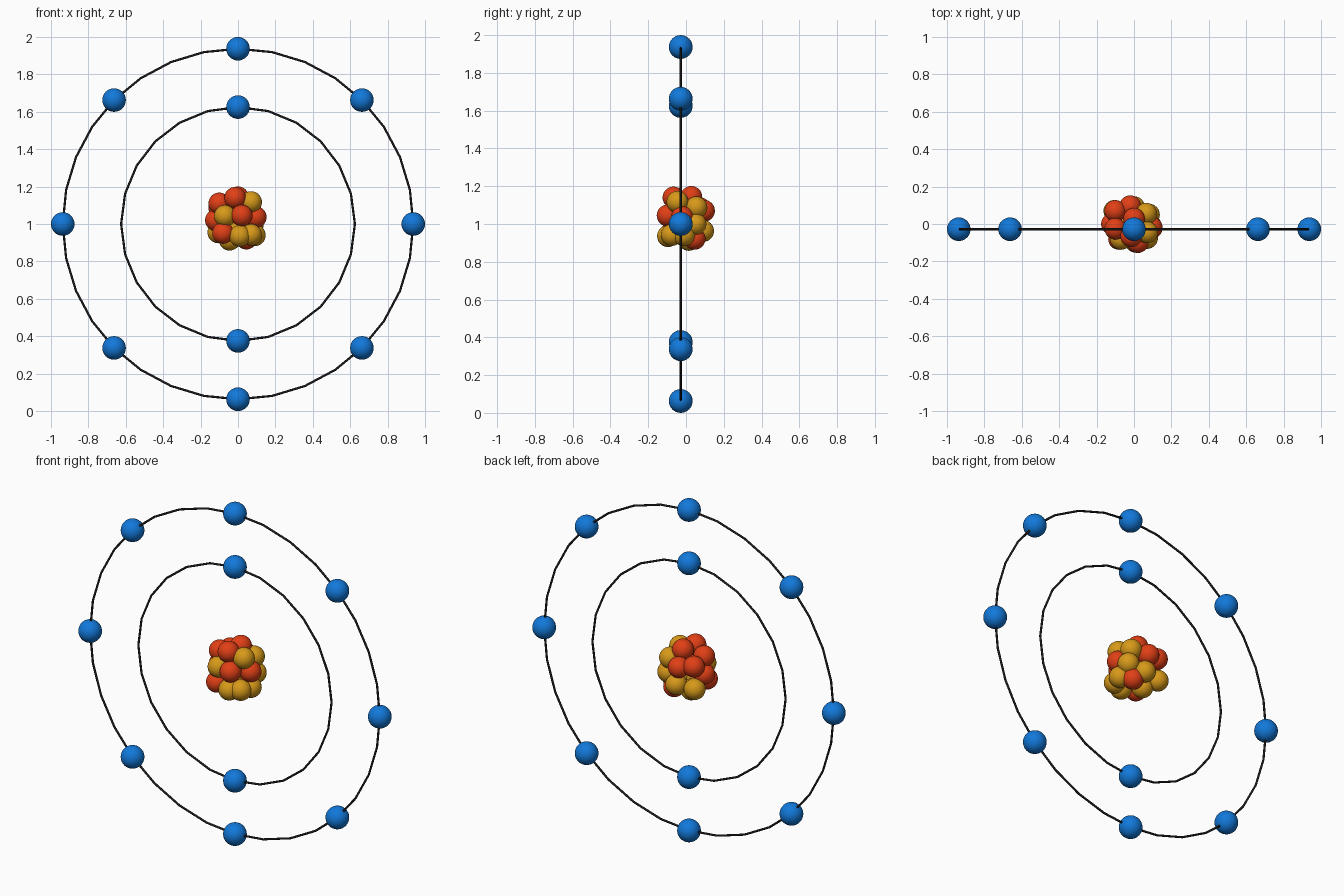
import bpy
from math import sin, cos, pi

if "Cube" in bpy.data.objects:
    bpy.data.objects.remove(bpy.data.objects["Cube"])

CZ = 1.0        # height of the atom's centre
RY = -0.028     # plane of the shells


def material(name, rgb):
    m = bpy.data.materials.new(name)
    m.diffuse_color = (*rgb, 1)
    m.use_nodes = True
    m.node_tree.nodes["Principled BSDF"].inputs["Base Color"].default_value = m.diffuse_color
    return m


RED = material("proton_red", (0.75, 0.05, 0.008))
GOLD = material("neutron_gold", (0.68, 0.32, 0.01))
BLUE = material("electron_blue", (0.006, 0.19, 0.70))
DARK = material("shell_dark", (0.012, 0.012, 0.012))


def finish(name, mat):
    ob = bpy.context.object
    ob.name = name
    ob.data.materials.append(mat)
    bpy.ops.object.shade_smooth()


def ball(name, loc, r, mat):
    bpy.ops.mesh.primitive_uv_sphere_add(segments=32, ring_count=16, radius=r, location=loc)
    finish(name, mat)


# electron shells: radius, polygon sides, number of electrons
for shell, (R, sides, count) in enumerate([(0.625, 24, 2), (0.937, 32, 8)], 1):
    bpy.ops.mesh.primitive_torus_add(major_radius=R, minor_radius=0.006, major_segments=sides,
                                     minor_segments=8, location=(0, RY, CZ), rotation=(pi / 2, 0, 0))
    finish(f"shell_{shell}", DARK)
    for i in range(count):
        a = 2 * pi * i / count
        ball(f"electron_{shell}_{i + 1}", (R * sin(a), RY, CZ + R * cos(a)), 0.063, BLUE)

# nucleus: packed protons and neutrons
protons = [(0, .028, 1.143), (-.015, -.066, 1.14), (-.1, -.025, 1.11), (-.1, .07, 1.085),
           (-.02, .095, 1.07), (.095, -.02, 1.037), (.02, -.097, 1.045), (-.118, 0, 1.02),
           (-.08, -.08, .952), (.045, .045, .922)]
neutrons = [(.07, -.045, 1.117), (.065, .055, 1.088), (-.07, -.08, 1.043), (.01, -.095, .936),
            (.07, -.075, .942), (.09, -.01, .94), (0, .09, .963), (.08, .05, 1.0),
            (-.105, .07, .955), (-.045, .015, .916)]
for kind, places, mat in (("proton", protons, RED), ("neutron", neutrons, GOLD)):
    for i, p in enumerate(places, 1):
        ball(f"{kind}_{i}", p, 0.058, mat)
